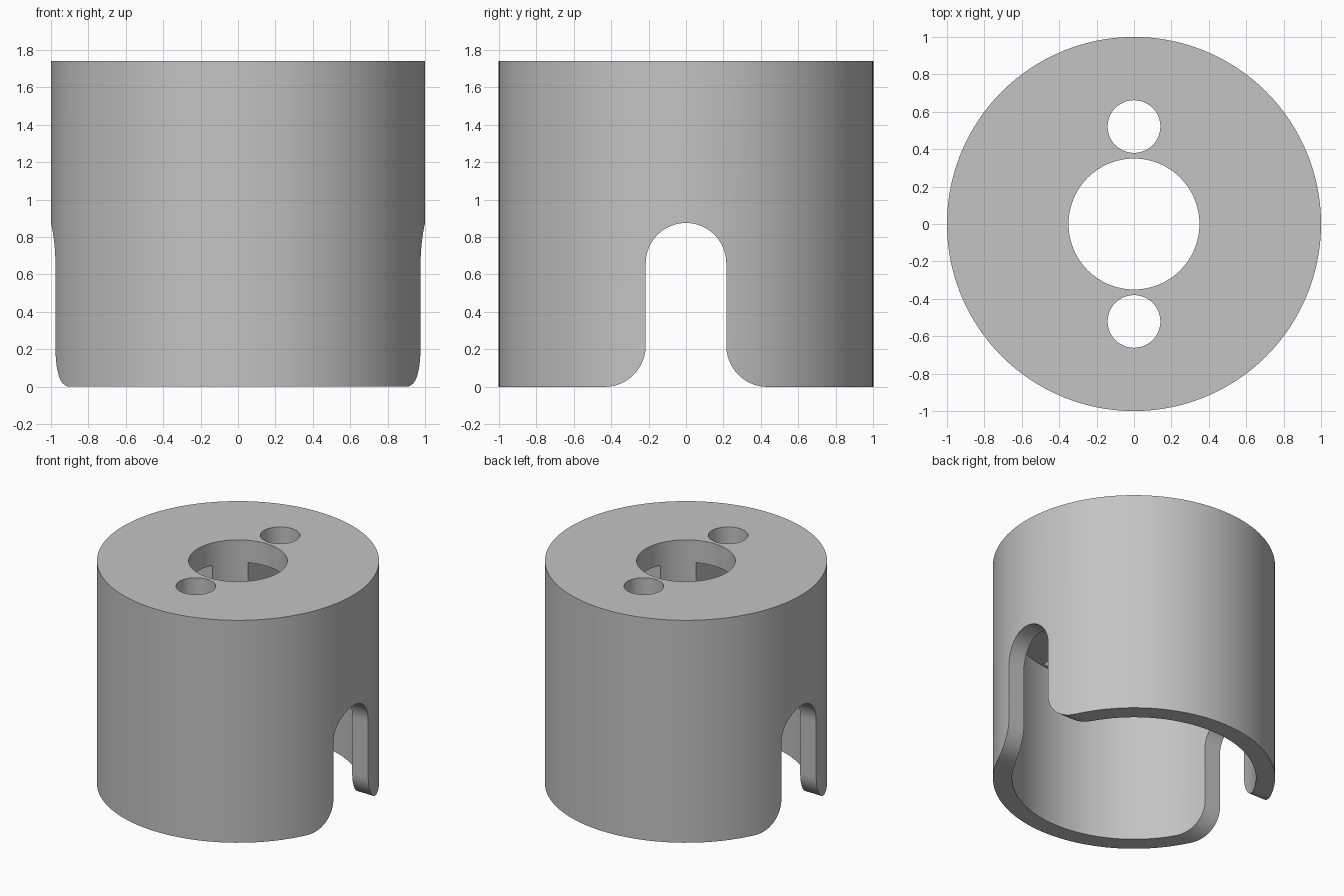
import bpy, bmesh
from math import cos, sin, pi
from mathutils import Matrix

HEIGHT, WALL_R, CAVITY_TOP = 1.74, 0.865, 1.25
CHANNEL_TOP, CHANNEL_HALF = 1.565, 0.14
SLOT_HALF, SLOT_SPRING, FILLET = 0.215, 0.66, 0.22

old = bpy.data.objects.get("Cube")
if old:
    bpy.data.objects.remove(old, do_unlink=True)

grey = bpy.data.materials.new("plain_grey")
grey.use_nodes = True
grey.diffuse_color = (0.55, 0.55, 0.55, 1)
grey.node_tree.nodes["Principled BSDF"].inputs["Base Color"].default_value = grey.diffuse_color


def finish(name, bm):
    bmesh.ops.recalc_face_normals(bm, faces=bm.faces)
    mesh = bpy.data.meshes.new(name)
    bm.to_mesh(mesh)
    bm.free()
    mesh.materials.append(grey)
    obj = bpy.data.objects.new(name, mesh)
    bpy.context.collection.objects.link(obj)
    return obj


def cylinder(name, radius, z0, z1, y=0, sides=96):
    bm = bmesh.new()
    bmesh.ops.create_cone(bm, cap_ends=True, segments=sides, radius1=radius,
                          radius2=radius, depth=z1 - z0,
                          matrix=Matrix.Translation((0, y, (z0 + z1) / 2)))
    return finish(name, bm)


def box(name, sx, sy, z0, z1):
    bm = bmesh.new()
    bmesh.ops.create_cube(bm, size=1, matrix=Matrix.Translation((0, 0, (z0 + z1) / 2))
                          @ Matrix.Diagonal((sx, sy, z1 - z0, 1)))
    return finish(name, bm)


def arc(cy, cz, r, a0, a1, steps):
    angles = [a0 + (a1 - a0) * i / steps for i in range(steps + 1)]
    return [(cy + r * cos(a), cz + r * sin(a)) for a in angles]


def slot_cutter():
    # Arched slot with flared feet, running through both sides
    foot = SLOT_HALF + FILLET
    left = [(-foot, -0.2)] + arc(-foot, FILLET, FILLET, -pi / 2, 0, 12)
    arch = arc(0, SLOT_SPRING, SLOT_HALF, pi, 0, 32)
    right = [(-y, z) for y, z in reversed(left)]
    bm = bmesh.new()
    face = bm.faces.new([bm.verts.new((-1.5, y, z)) for y, z in left + arch + right])
    ext = bmesh.ops.extrude_face_region(bm, geom=[face])
    moved = [v for v in ext["geom"] if isinstance(v, bmesh.types.BMVert)]
    bmesh.ops.translate(bm, verts=moved, vec=(3, 0, 0))
    return finish("slot_cutter", bm)


# Solid drum, then every opening cut out of it
body = cylinder("cap_body", 1, 0, HEIGHT, sides=128)
length = 2 * (WALL_R - 0.03)
cutters = [
    cylinder("cavity_cutter", WALL_R, -0.2, CAVITY_TOP, sides=128),
    box("cross_channel_cutter", length, 2 * CHANNEL_HALF, 1, CHANNEL_TOP),
    box("long_channel_cutter", 2 * CHANNEL_HALF, length, 1, CHANNEL_TOP),
    cylinder("centre_hole_cutter", 0.35, 1, 2),
    slot_cutter(),
]
for side in (-1, 1):
    cutters.append(cylinder("small_hole_cutter", 0.141, 1, 2, y=side * 0.521, sides=48))

bpy.context.view_layer.objects.active = body
for cutter in cutters:
    cutter.hide_render = True
    mod = body.modifiers.new("cut", "BOOLEAN")
    mod.operation, mod.solver, mod.object = "DIFFERENCE", "EXACT", cutter
    bpy.ops.object.modifier_apply(modifier=mod.name)
    bpy.data.objects.remove(cutter, do_unlink=True)

# Soft round walls, crisp edges
bpy.ops.object.select_all(action="DESELECT")
body.select_set(True)
bpy.ops.object.shade_smooth_by_angle(angle=pi / 6)
